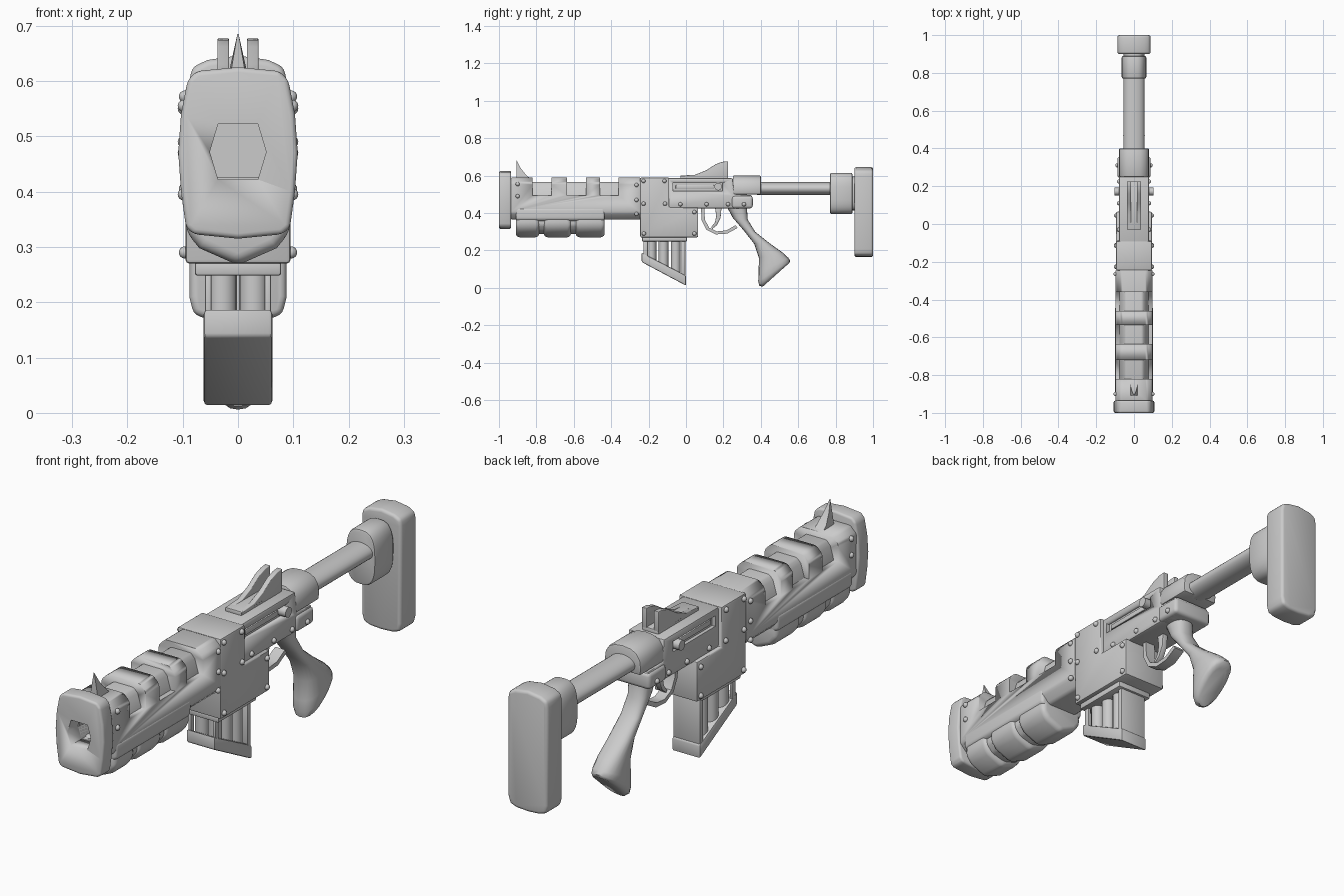
import bpy, bmesh, math
from mathutils import Matrix, Vector

if "Cube" in bpy.data.objects:
    bpy.data.objects.remove(bpy.data.objects["Cube"])


def finish(name, bm, angle=35):
    bmesh.ops.recalc_face_normals(bm, faces=bm.faces)
    me = bpy.data.meshes.new(name)
    bm.to_mesh(me)
    bm.free()
    ob = bpy.data.objects.new(name, me)
    bpy.context.collection.objects.link(ob)
    bpy.ops.object.select_all(action='DESELECT')
    ob.select_set(True)
    bpy.context.view_layer.objects.active = ob
    bpy.ops.object.shade_smooth_by_angle(angle=math.radians(angle))
    return ob


def add_prism(bm, pts, axis, a, b):
    def place(p, t):
        return (t, p[0], p[1]) if axis == 'x' else (p[0], t, p[1])
    r1 = [bm.verts.new(place(p, a)) for p in pts]
    r2 = [bm.verts.new(place(p, b)) for p in pts]
    n = len(pts)
    bm.faces.new(r1)
    bm.faces.new(r2[::-1])
    for i in range(n):
        bm.faces.new((r1[i], r1[(i + 1) % n], r2[(i + 1) % n], r2[i]))


def prism(name, pts, axis, a, b, bevel=0.006, segs=2):
    bm = bmesh.new()
    add_prism(bm, pts, axis, a, b)
    bmesh.ops.recalc_face_normals(bm, faces=bm.faces)
    if bevel:
        edges = [e for e in bm.edges if e.calc_face_angle(0) > math.radians(32)]
        bmesh.ops.bevel(bm, geom=edges, offset=bevel, segments=segs, profile=0.5,
                        affect='EDGES', clamp_overlap=True)
    return finish(name, bm)


def rect(u0, u1, v0, v1):
    return [(u0, v0), (u1, v0), (u1, v1), (u0, v1)]


def mirror(half):
    # right-hand (x, z) outline from top to bottom, mirrored to a closed loop
    return half + [(-x, z) for x, z in reversed(half) if x > 0]


def oval(rx, rz, zc, n=28, power=1.0):
    f = lambda c: math.copysign(abs(c) ** power, c)
    return [(rx * f(math.cos(2 * math.pi * i / n)), zc + rz * f(math.sin(2 * math.pi * i / n)))
            for i in range(n)]


def cut(ob, cutter):
    m = ob.modifiers.new('cut', 'BOOLEAN')
    m.operation = 'DIFFERENCE'
    m.object = cutter
    m.solver = 'EXACT'
    cutter.hide_render = True
    cutter.hide_set(True)


def cutter_boxes(name, boxes):
    bm = bmesh.new()
    for x0, x1, y0, y1, z0, z1 in boxes:
        add_prism(bm, rect(y0, y1, z0, z1), 'x', x0, x1)
    return finish(name, bm)


# muzzle block, slotted shroud and inner barrel
muzzle = prism('muzzle', mirror([(0, .625), (.075, .618), (.091, .602), (.103, .54), (.108, .47),
                                 (.103, .40), (.094, .335), (.08, .323), (0, .315)]),
               'y', -1, -.935, .01, 3)
shroud = prism('barrel_shroud', mirror([(.07, .59), (.098, .562), (.098, .40), (.065, .365)]),
               'y', -.94, -.24, .01)
barrel = prism('inner_barrel', mirror([(.045, .567), (.062, .548), (.085, .47), (.05, .40)]),
               'y', -.93, -.25, .008)
notches = cutter_boxes('notch_cutter', [(-.2, .2, a, b, .495, .7) for a, b in
                                        ((-.82, -.72), (-.635, -.535), (-.46, -.36))])
bore = prism('bore_cutter', mirror([(.036, .522), (.051, .472), (.036, .422)]),
             'y', -1.1, -.68, 0)
cut(shroud, notches)
for ob in (muzzle, shroud, barrel):
    cut(ob, bore)

# ribbed handguard under the barrel
prism('handguard_rail', mirror([(.1, .426), (.1, .365), (.07, .35)]), 'y', -.91, -.435, .012, 3)
prism('handguard_core', mirror([(.085, .40), (.085, .335), (.06, .305), (0, .287)]),
      'y', -.90, -.445, .01)
guard = mirror([(.095, .39), (.096, .33), (.07, .298), (0, .267)])
for i, (a, b) in enumerate(((-.91, -.785), (-.76, -.615), (-.59, -.435))):
    prism(f'handguard_rib_{i + 1}', guard, 'y', a, b, .02, 4)

# receiver
prism('receiver_front', [(-.245, .27), (.065, .27), (.065, .43), (-.09, .43), (-.09, .59),
                         (-.245, .59)], 'x', -.095, .095, .007)
rear = prism('receiver_rear', [(-.10, .425), (.335, .425), (.352, .445), (.352, .497),
                               (.26, .50), (.25, .587), (-.10, .587)], 'x', -.08, .08, .008)
slots = cutter_boxes('slot_cutter', [(s * .066, s * .12, -.07, .195, .518, .56) for s in (-1, 1)])
cut(rear, slots)
prism('bolt_bar', rect(-.055, .15, .528, .55), 'x', -.073, .073, .004)
prism('rear_strap', rect(.245, .357, .425, .492), 'x', -.088, .088, .015, 3)
prism('magazine_well', rect(-.235, .005, .248, .275), 'x', -.078, .078, .005)

# charging knobs and rivets, on both sides
bm = bmesh.new()
for s in (-1, 1):
    m = Matrix.Translation((s * .083, .172, .541)) @ Matrix.Rotation(math.pi / 2, 4, 'Y')
    bmesh.ops.create_cone(bm, cap_ends=True, segments=16, radius1=.02, radius2=.02,
                          depth=.04, matrix=m)
finish('charging_knobs', bm)
rivets = [(.096, y, z) for y, z in ((-.227, .572), (-.115, .572), (-.227, .45), (-.112, .45),
                                    (-.225, .29), (.045, .405), (.045, .29))]
rivets += [(.098, y, z) for y, z in ((-.9, .555), (-.9, .49), (-.265, .55), (-.265, .47),
                                     (-.265, .395))]
rivets += [(.08, y, z) for y, z in ((-.03, .447), (.11, .447), (.225, .447))]
rivets += [(.088, .31, .447)]
bm = bmesh.new()
for x, y, z in rivets:
    for s in (-1, 1):
        bmesh.ops.create_uvsphere(bm, u_segments=12, v_segments=8, radius=.011,
                                  matrix=Matrix.Translation((s * x, y, z)))
finish('rivets', bm, 60)

# sights
prism('front_sight', [(-.907, .685), (-.907, .575), (-.82, .575), (-.855, .603), (-.885, .642)],
      'x', -.02, .02, 0)
spike = bpy.data.objects['front_sight']
for v in spike.data.vertices:
    v.co.x *= max(.05, min(1, (.69 - v.co.z) / .09))
prism('rear_sight_base', rect(-.03, .225, .58, .602), 'x', -.036, .036, .004)
fin = [(-.03, .60), (.05, .605), (.11, .63), (.16, .662), (.195, .674), (.225, .677),
       (.225, .595), (-.03, .595)]
for name, s in (('rear_sight_left', -1), ('rear_sight_right', 1)):
    prism(name, fin, 'x', s * .016, s * .037, .006, 3)

# stock: collar, tube, cuff and butt plate
prism('stock_collar', mirror([(0, .60), (.035, .596), (.06, .584), (.076, .56), (.08, .53),
                              (.078, .50)]), 'y', .25, .40, .006)
prism('stock_tube', oval(.055, .034, .531), 'y', .38, .79, 0)
prism('stock_cuff', oval(.065, .11, .505, 32, .7), 'y', .77, .89, .008)
prism('stock_neck', oval(.055, .09, .505, 28, .7), 'y', .88, .91, 0)
prism('butt_plate', mirror([(0, .646), (.055, .638), (.083, .625), (.088, .60), (.088, .21),
                            (.08, .178), (.05, .168), (0, .165)]), 'y', .90, 1.0, .012, 3)

# pistol grip lofted through front edge, back edge and half width
sections = [((.215, .44), (.325, .44), .045), ((.25, .375), (.33, .365), .042),
            ((.31, .305), (.37, .30), .042), ((.365, .235), (.445, .24), .046),
            ((.39, .16), (.515, .19), .052), ((.388, .08), (.548, .16), .057),
            ((.386, .035), (.557, .145), .056), ((.392, .012), (.552, .132), .051),
            ((.41, .006), (.535, .118), .036)]
bm = bmesh.new()
N, rings = 20, []
for f, b, w in sections:
    f, b = Vector((0, *f)), Vector((0, *b))
    ring = []
    for i in range(N):
        a = 2 * math.pi * i / N
        c, s = math.cos(a), math.sin(a)
        p = (f + b) / 2 + (b - f) / 2 * math.copysign(abs(c) ** .8, c)
        ring.append(bm.verts.new(p + Vector((w * math.copysign(abs(s) ** .8, s), 0, 0))))
    rings.append(ring)
for r1, r2 in zip(rings, rings[1:]):
    for i in range(N):
        bm.faces.new((r1[i], r1[(i + 1) % N], r2[(i + 1) % N], r2[i]))
bm.faces.new(rings[0])
bm.faces.new(rings[-1])
finish('pistol_grip', bm, 50)

# trigger and guard
prism('trigger_guard', [(.08, .43), (.084, .36), (.11, .31), (.16, .286), (.22, .29), (.275, .32),
                        (.265, .335), (.215, .307), (.165, .302), (.123, .322), (.101, .365),
                        (.098, .43)], 'x', -.022, .022, 0)
prism('trigger', [(.155, .43), (.19, .43), (.185, .375), (.165, .335), (.14, .315), (.135, .325),
                  (.155, .35), (.162, .385)], 'x', -.012, .012, .002)

# open-sided magazine with rounds standing inside
prism('magazine_floor', [(-.237, .188), (-.237, .138), (0, .012), (0, .066)],
      'x', -.062, .062, .006)
prism('magazine_back', rect(-.025, -.004, .05, .26), 'x', -.06, .06, .004)
for name, s in (('magazine_post_left', -1), ('magazine_post_right', 1)):
    prism(name, rect(-.228, -.205, .15, .26), 'x', s * .048, s * .06, .003)
bm = bmesh.new()
for y in (-.185, -.12, -.055):
    low = .17 - .5 * (y + .235)
    for s in (-1, 1):
        bmesh.ops.create_cone(bm, cap_ends=True, segments=16, radius1=.026, radius2=.026,
                              depth=.26 - low + .02,
                              matrix=Matrix.Translation((s * .028, y, (.24 + low) / 2)))
finish('magazine_rounds', bm)
